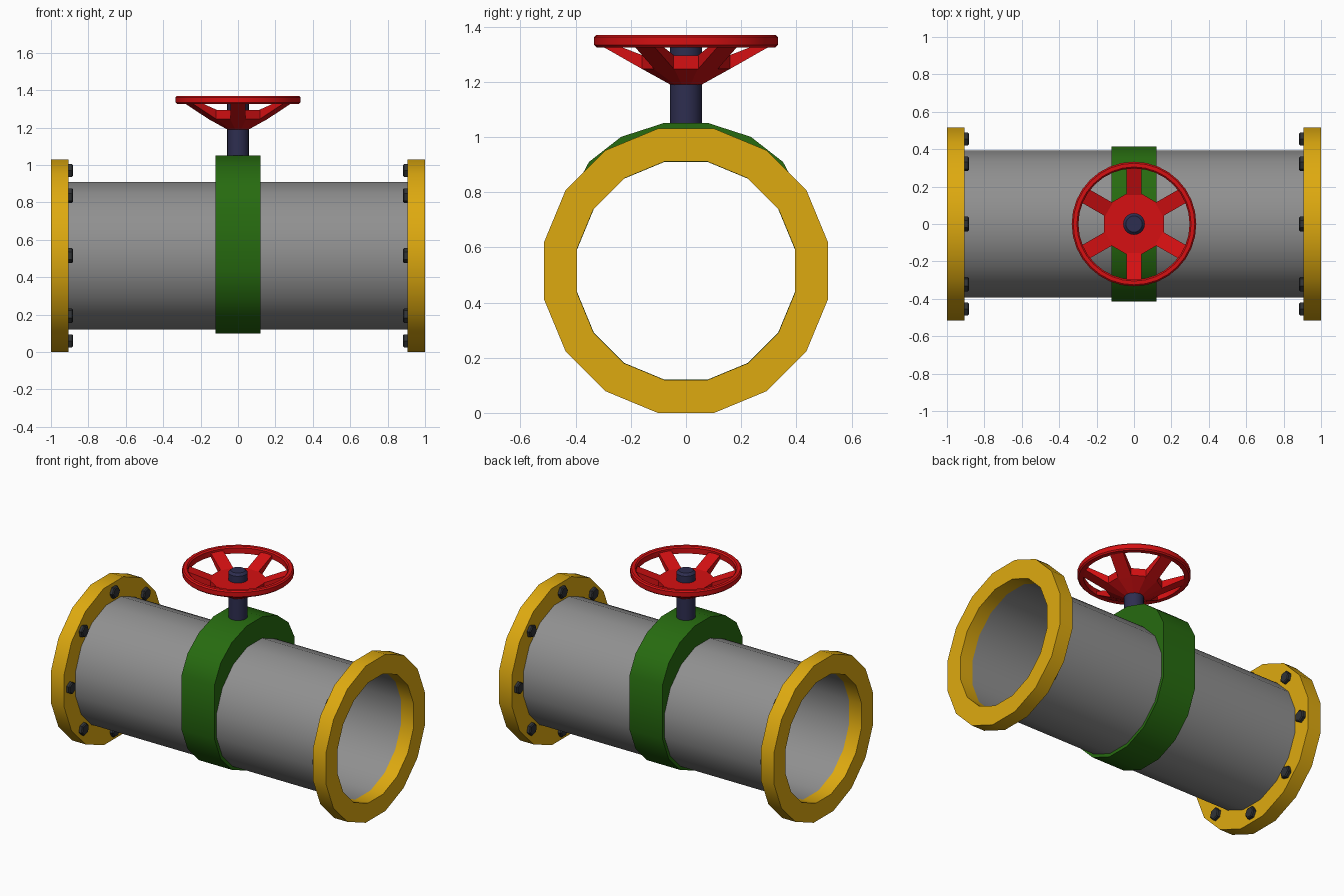
import bpy, bmesh
from math import pi, cos, sin, radians
from mathutils import Matrix, Vector

cube = bpy.data.objects.get("Cube")
if cube:
    bpy.data.objects.remove(cube, do_unlink=True)

AXIS_Z = 0.515      # height of the pipe's centre line
SIDES = 16


def material(name, rgb):
    m = bpy.data.materials.new(name)
    m.use_nodes = True
    m.diffuse_color = (*rgb, 1)
    m.node_tree.nodes["Principled BSDF"].inputs["Base Color"].default_value = (*rgb, 1)
    return m


grey = material("pipe grey", (0.28, 0.28, 0.28))
yellow = material("flange yellow", (0.73, 0.40, 0.005))
green = material("body green", (0.02, 0.147, 0.005))
red = material("wheel red", (0.67, 0.005, 0.006))
navy = material("stem navy", (0.027, 0.027, 0.08))
dark = material("bolt dark", (0.03, 0.033, 0.037))


def finish(bm, name, mat, smooth=True):
    bmesh.ops.remove_doubles(bm, verts=bm.verts, dist=1e-5)
    bmesh.ops.recalc_face_normals(bm, faces=bm.faces)
    mesh = bpy.data.meshes.new(name)
    bm.to_mesh(mesh)
    bm.free()
    mesh.materials.append(mat)
    ob = bpy.data.objects.new(name, mesh)
    bpy.context.collection.objects.link(ob)
    if smooth:
        bpy.ops.object.select_all(action="DESELECT")
        ob.select_set(True)
        bpy.context.view_layer.objects.active = ob
        bpy.ops.object.shade_smooth_by_angle(angle=radians(30))
    return ob


def lathe(profile, sides, closed=False, turn=0.0):
    """Revolve (radius, height) points about z."""
    bm = bmesh.new()
    rings = []
    for k in range(sides):
        a = 2 * pi * k / sides + turn
        rings.append([bm.verts.new((r * cos(a), r * sin(a), h)) for r, h in profile])
    count = len(profile) if closed else len(profile) - 1
    for k in range(sides):
        p, q = rings[k], rings[(k + 1) % sides]
        for i in range(count):
            j = (i + 1) % len(profile)
            bm.faces.new((p[i], q[i], q[j], p[j]))
    bmesh.ops.remove_doubles(bm, verts=bm.verts, dist=1e-5)
    return bm


def lay_along_x(bm, x=0.0, y=0.0, z=AXIS_Z):
    bm.transform(Matrix.Translation((x, y, z)) @ Matrix.Rotation(pi / 2, 4, "Y"))


# Pipe: open, thin-walled
PIPE_R = 0.402
bm = lathe([(PIPE_R, -0.91), (PIPE_R, 0.91)], SIDES, turn=pi / SIDES)
lay_along_x(bm)
finish(bm, "pipe", grey)

# Green body: round below, raised and flattened above
bm = lathe([(PIPE_R, -0.12), (0.423, -0.12), (0.423, 0.12), (PIPE_R, 0.12)],
           SIDES, turn=pi / SIDES)
lay_along_x(bm, z=0)
for v in bm.verts:
    if v.co.z > 0 and Vector((v.co.y, v.co.z)).length > 0.41:
        v.co.z = v.co.z * 0.78 + 0.211
bm.transform(Matrix.Translation((0, 0, AXIS_Z)))
finish(bm, "valve_body", green)

# End flanges, each with eight hexagonal bolts on the inner face
for side, label in ((1, "left"), (-1, "right")):
    bm = lathe([(0.403, -0.0475), (0.525, -0.0475), (0.525, 0.0475), (0.403, 0.0475)],
               SIDES, closed=True, turn=pi / SIDES)
    lay_along_x(bm, x=side * 0.9525)
    finish(bm, label + "_flange", yellow)
    for k in range(8):
        a = k * pi / 4
        bm = lathe([(0.04, 0.01), (0.04, -0.017), (0.033, -0.023), (0, -0.023)], 6, turn=a)
        bm.transform(Matrix.Scale(side, 4, (0, 0, 1)))
        lay_along_x(bm, side * 0.905, 0.455 * cos(a), AXIS_Z + 0.455 * sin(a))
        finish(bm, f"{label}_bolt_{k + 1}", dark, smooth=False)

# Stem with chamfered end
bm = lathe([(0.058, 1.03), (0.058, 1.34), (0.044, 1.355), (0, 1.355)], 20)
finish(bm, "stem", navy)

# Hand wheel: conical hub, six spokes and a rim
bm = lathe([(0.05, 1.185), (0.166, 1.247), (0.166, 1.295), (0, 1.295)], 12, turn=pi / 12)
finish(bm, "wheel_hub", red, smooth=False)

spoke_side = [(0.15, 1.241), (0.31, 1.332), (0.31, 1.355), (0.15, 1.293)]
for k in range(6):
    bm = bmesh.new()
    face = bm.faces.new([bm.verts.new((r, -0.041, z)) for r, z in spoke_side])
    new = bmesh.ops.extrude_face_region(bm, geom=[face])["geom"]
    bmesh.ops.translate(bm, vec=(0, 0.082, 0),
                        verts=[g for g in new if isinstance(g, bmesh.types.BMVert)])
    bm.transform(Matrix.Rotation(pi / 6 + k * pi / 3, 4, "Z"))
    finish(bm, f"wheel_spoke_{k + 1}", red, smooth=False)

bm = lathe([(0.297, 1.325), (0.325, 1.325), (0.333, 1.333), (0.333, 1.362),
            (0.325, 1.37), (0.305, 1.37), (0.297, 1.362)], 32, closed=True)
finish(bm, "wheel_rim", red)
